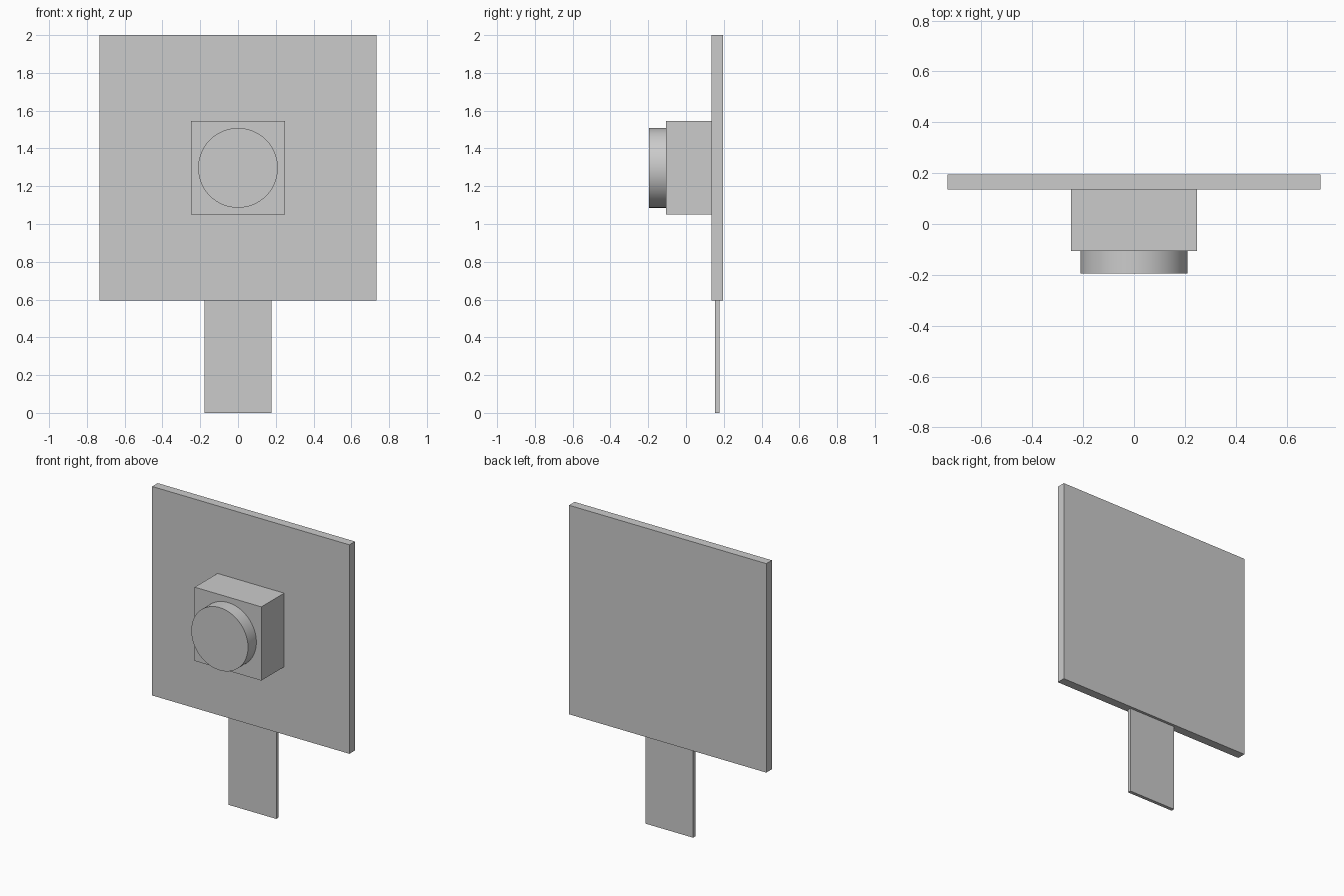
import bpy, bmesh
from math import radians
from mathutils import Matrix

if "Cube" in bpy.data.objects:
    bpy.data.objects.remove(bpy.data.objects["Cube"])

CZ = 1.297  # height of the sensor centre


def finish(name, bm):
    mesh = bpy.data.meshes.new(name)
    bm.to_mesh(mesh)
    bm.free()
    obj = bpy.data.objects.new(name, mesh)
    bpy.context.collection.objects.link(obj)
    return obj


def box(name, half_width, y0, y1, z0, z1):
    bm = bmesh.new()
    place = Matrix.Translation((0, (y0 + y1) / 2, (z0 + z1) / 2))
    size = Matrix.Diagonal((2 * half_width, y1 - y0, z1 - z0, 1))
    bmesh.ops.create_cube(bm, size=1, matrix=place @ size)
    return finish(name, bm)


def disc(name, radius, y0, y1, z):
    bm = bmesh.new()
    place = Matrix.Translation((0, (y0 + y1) / 2, z)) @ Matrix.Rotation(radians(90), 4, 'X')
    bmesh.ops.create_cone(bm, cap_ends=True, segments=96, radius1=radius,
                          radius2=radius, depth=y1 - y0, matrix=place)
    return finish(name, bm)


# Square back board
box("circuit_board", 0.734, 0.136, 0.195, 0.594, 2.0)

# Thin ribbon hanging below the board
box("ribbon_cable", 0.177, 0.154, 0.177, 0.0, 0.594)

# Square housing on the front of the board
box("lens_housing", 0.248, -0.106, 0.136, CZ - 0.248, CZ + 0.248)

# Round lens facing forward
lens = disc("lens_barrel", 0.211, -0.195, -0.106, CZ)
bpy.context.view_layer.objects.active = lens
lens.select_set(True)
bpy.ops.object.shade_smooth_by_angle(angle=radians(30))
